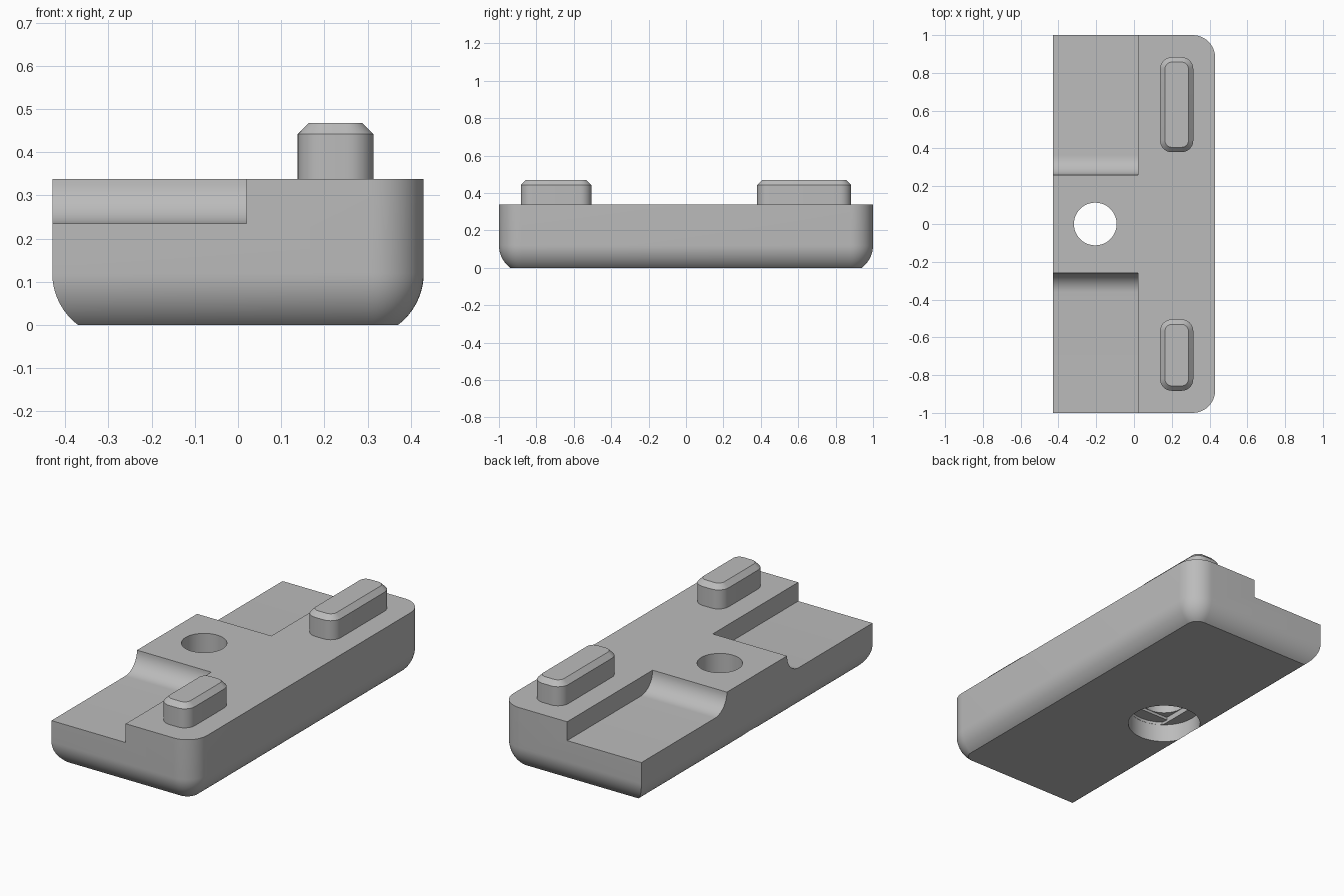
import bpy, bmesh
from math import sin, cos, pi, radians
from mathutils import Vector

cube = bpy.data.objects.get("Cube")
if cube:
    bpy.data.objects.remove(cube, do_unlink=True)

grey = bpy.data.materials.new("light grey")
grey.use_nodes = True
colour = (0.5, 0.5, 0.5, 1)
grey.diffuse_color = colour
grey.node_tree.nodes["Principled BSDF"].inputs["Base Color"].default_value = colour


def loft(name, rings):
    """Closed solid skinned over rings of equal point count."""
    bm = bmesh.new()
    loops = [[bm.verts.new(p) for p in ring] for ring in rings]
    n = len(loops[0])
    for a, b in zip(loops, loops[1:]):
        for i in range(n):
            j = (i + 1) % n
            bm.faces.new((a[i], a[j], b[j], b[i]))
    bm.faces.new(loops[0])
    bm.faces.new(loops[-1])
    bmesh.ops.recalc_face_normals(bm, faces=bm.faces)
    mesh = bpy.data.meshes.new(name)
    bm.to_mesh(mesh)
    bm.free()
    obj = bpy.data.objects.new(name, mesh)
    bpy.context.collection.objects.link(obj)
    return obj


def outline(x0, x1, y0, y1, radii, z, steps=12):
    """Rectangle with its own radius at each corner, anticlockwise from +x +y."""
    corners = [(x1, y1, -1, -1), (x0, y1, 1, -1), (x0, y0, 1, 1), (x1, y0, -1, 1)]
    pts = []
    for k, ((x, y, sx, sy), r) in enumerate(zip(corners, radii)):
        count = steps if r > 0 else 0
        for i in range(count + 1):
            a = pi / 2 * (k + (i / count if count else 0))
            pts.append((x + sx * r + r * cos(a), y + sy * r + r * sin(a), z))
    return pts


def finish(obj):
    obj.data.materials.clear()
    obj.data.materials.append(grey)
    for p in obj.data.polygons:
        p.material_index = 0
    bpy.ops.object.select_all(action='DESELECT')
    obj.select_set(True)
    bpy.context.view_layer.objects.active = obj
    bpy.ops.object.shade_smooth_by_angle(angle=radians(30))


def cut(obj, cutter):
    mod = obj.modifiers.new("cut", 'BOOLEAN')
    mod.operation, mod.solver, mod.object = 'DIFFERENCE', 'EXACT', cutter
    graph = bpy.context.evaluated_depsgraph_get()
    mesh = bpy.data.meshes.new_from_object(obj.evaluated_get(graph))
    obj.modifiers.clear()
    obj.data = mesh
    bpy.data.objects.remove(cutter, do_unlink=True)


# Body: rounded lower rim that stops at a flat underside
HX, HY, TOP, RIM, CORNER = 0.43, 1.0, 0.338, 0.15, 0.12
levels = []
for i in range(13):
    a = radians(53.13) * (1 - i / 12)
    levels.append((RIM * (1 - cos(a)), 0.12 - RIM * sin(a)))
levels.append((0, TOP))
body = loft("body", [
    outline(-HX + d, HX - d, -HY + d, HY - d, (CORNER - d, 0, 0, CORNER - d), z)
    for d, z in levels])

# Two recesses with a concave fillet against the centre block
FLOOR, WALL = 0.235, 0.26
fillet = TOP - FLOOR
for side in (1, -1):
    profile = [(WALL, 0.6)]
    for i in range(13):
        a = pi / 2 * i / 12
        profile.append((WALL + fillet * (1 - cos(a)), TOP - fillet * sin(a)))
    profile += [(1.2, FLOOR), (1.2, 0.6)]
    cut(body, loft("recess_cutter", [
        [(x, side * y, z) for y, z in profile] for x in (-0.6, 0.02)]))

# Screw hole: counterbore, slotted layer, square layer, then through hole
HOLE_X, BORE, HOLE = -0.205, 0.187, 0.113
LEDGE = HOLE + 0.002


def hole_cutter(r, limit_x, limit_y, top):
    def clamp(v, m):
        return max(-m, min(m, v))
    ring = [Vector((HOLE_X + clamp(r * cos(a), limit_x), clamp(r * sin(a), limit_y), 0))
            for a in (2 * pi * (i + 0.5) / 64 for i in range(64))]
    return loft("hole_cutter", [[p + Vector((0, 0, z)) for p in ring] for z in (-0.1, top)])


cut(body, hole_cutter(BORE, 1, 1, 0.1))
cut(body, hole_cutter(BORE - 0.001, LEDGE, 1, 0.115))
cut(body, loft("square_cutter", [
    outline(HOLE_X - LEDGE, HOLE_X + LEDGE, -LEDGE, LEDGE, (0, 0, 0, 0), z)
    for z in (-0.1, 0.13)]))
cut(body, hole_cutter(HOLE, 1, 1, 0.6))
finish(body)

# Chamfered locating pegs of different lengths
for name, y0, y1 in (("back_peg", 0.38, 0.883), ("front_peg", -0.883, -0.505)):
    peg = loft(name, [
        outline(0.138 + d, 0.314 - d, y0 + d, y1 - d, [0.062 - d] * 4, z, 8)
        for d, z in ((0, TOP - 0.005), (0, 0.442), (0.026, 0.468))])
    finish(peg)
